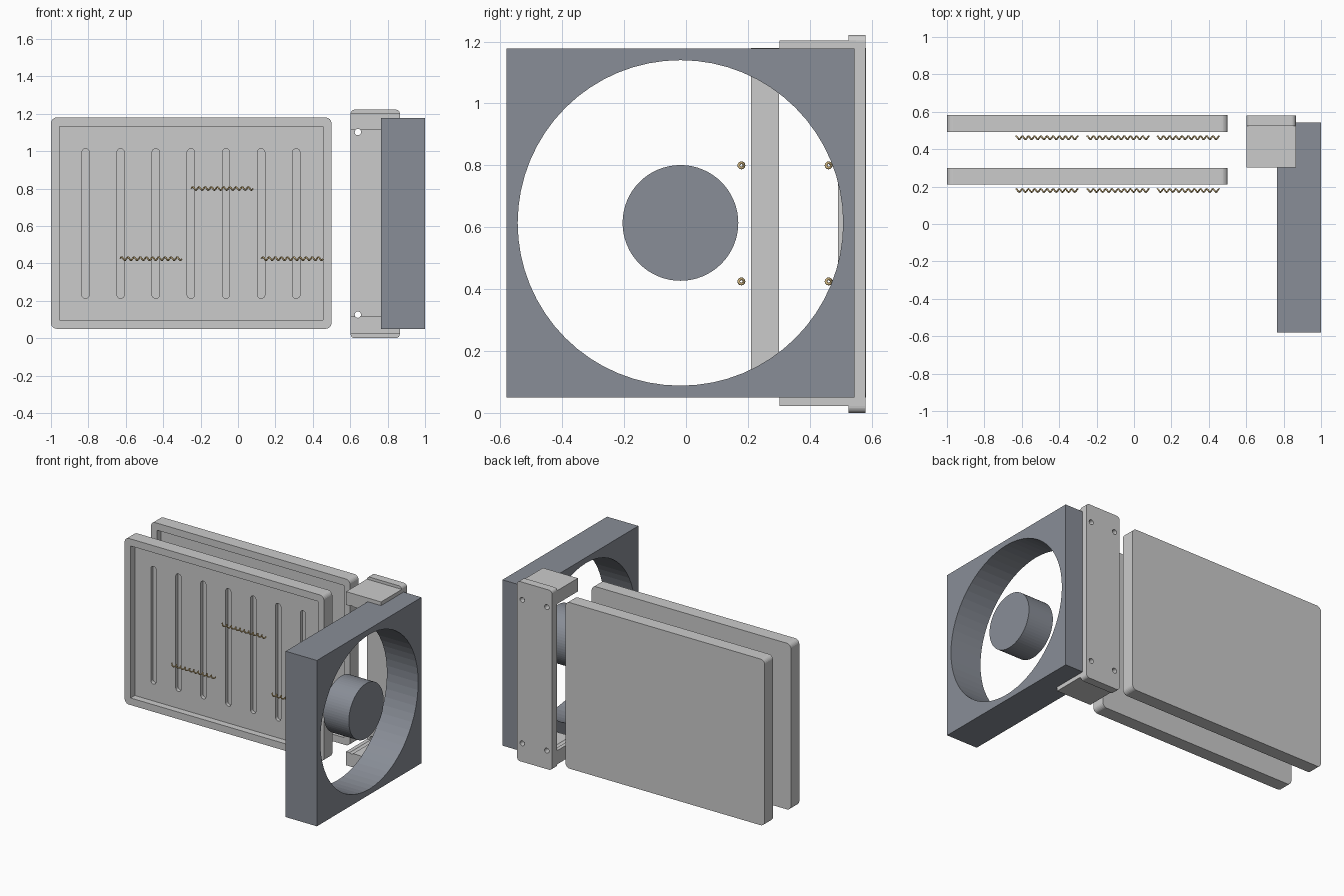
import bpy, bmesh
from math import pi, sin, cos
from mathutils import Matrix, Vector

if "Cube" in bpy.data.objects:
    bpy.data.objects.remove(bpy.data.objects["Cube"])


def material(name, color):
    m = bpy.data.materials.new(name)
    m.diffuse_color = color
    m.use_nodes = True
    m.node_tree.nodes["Principled BSDF"].inputs["Base Color"].default_value = m.diffuse_color
    return m


def add_object(name, bm, mat=None):
    bmesh.ops.recalc_face_normals(bm, faces=bm.faces[:])
    me = bpy.data.meshes.new(name)
    bm.to_mesh(me)
    bm.free()
    ob = bpy.data.objects.new(name, me)
    bpy.context.collection.objects.link(ob)
    if mat:
        me.materials.append(mat)
    return ob


def slab(name, x, y, z, r=0.0, n=6, mat=None):
    """Box given by (min, max) ranges, corners rounded in the xz plane."""
    pts = []
    if r:
        corners = [(x[1] - r, z[1] - r), (x[0] + r, z[1] - r),
                   (x[0] + r, z[0] + r), (x[1] - r, z[0] + r)]
        for i, (cx, cz) in enumerate(corners):
            for k in range(n + 1):
                a = (i + k / n) * pi / 2
                pts.append((cx + r * cos(a), cz + r * sin(a)))
    else:
        pts = [(x[1], z[1]), (x[0], z[1]), (x[0], z[0]), (x[1], z[0])]
    bm = bmesh.new()
    face = bm.faces.new([bm.verts.new((px, y[0], pz)) for px, pz in pts])
    ext = bmesh.ops.extrude_face_region(bm, geom=[face])["geom"]
    bmesh.ops.translate(bm, vec=(0, y[1] - y[0], 0),
                        verts=[v for v in ext if isinstance(v, bmesh.types.BMVert)])
    bmesh.ops.remove_doubles(bm, verts=bm.verts[:], dist=1e-6)
    return add_object(name, bm, mat)


def cylinder(name, center, r, length, axis, n=64, mat=None):
    bm = bmesh.new()
    rot = Matrix.Rotation(pi / 2, 4, "Y" if axis == "x" else "X")
    bmesh.ops.create_cone(bm, cap_ends=True, segments=n, radius1=r, radius2=r,
                          depth=length, matrix=Matrix.Translation(center) @ rot)
    return add_object(name, bm, mat)


def boolean(ob, tools, op="DIFFERENCE"):
    for t in tools:
        mod = ob.modifiers.new("bool", "BOOLEAN")
        mod.operation, mod.object, mod.solver = op, t, "EXACT"
    bpy.context.view_layer.update()
    deps = bpy.context.evaluated_depsgraph_get()
    me = bpy.data.meshes.new_from_object(ob.evaluated_get(deps))
    ob.modifiers.clear()
    ob.data = me
    for t in tools:
        bpy.data.objects.remove(t)


fan_mat = material("fan_grey", (0.25, 0.27, 0.31, 1))
wire_mat = material("heating_wire", (0.65, 0.48, 0.22, 1))


def coil(name, x0, x1, y, z, turns=10, R=0.0085, r=0.0045):
    """Coiled wire running along x."""
    steps, sides = turns * 12, 8
    slope = (x1 - x0) / (turns * 2 * pi)
    bm = bmesh.new()
    rings = []
    for i in range(steps + 1):
        t = i / steps
        a = t * turns * 2 * pi
        out = Vector((0, cos(a), sin(a)))
        tan = Vector((slope, -R * sin(a), R * cos(a))).normalized()
        side = tan.cross(out)
        c = Vector((x0 + (x1 - x0) * t, y, z)) + out * R
        rings.append([bm.verts.new(c + out * r * cos(k * 2 * pi / sides)
                                   + side * r * sin(k * 2 * pi / sides))
                      for k in range(sides)])
    for p, q in zip(rings, rings[1:]):
        for k in range(sides):
            j = (k + 1) % sides
            f = bm.faces.new((p[k], p[j], q[j], q[k]))
            f.smooth = True
    bm.faces.new(rings[0])
    bm.faces.new(rings[-1])
    return add_object(name, bm, wire_mat)


# Two trays with a recessed, grooved front and three coils each
for label, y in (("front", 0.21), ("back", 0.492)):
    tray = slab(label + "_tray", (-1, 0.5), (y, y + 0.09), (0.05, 1.18), 0.032)
    floor = y + 0.045
    boolean(tray, [slab("recess", (-0.955, 0.455), (y - 0.05, floor), (0.098, 1.132))])
    grooves = []
    for i in range(7):
        cx = -0.815 + i * 0.1877
        grooves.append(slab("groove", (cx - 0.02, cx + 0.02), (floor - 0.02, floor + 0.025),
                            (0.213, 1.013), 0.0199))
    boolean(tray, grooves)
    for i, (x0, z) in enumerate(((-0.63, 0.425), (-0.25, 0.80), (0.125, 0.425))):
        coil(f"{label}_coil_{i + 1}", x0, x0 + 0.33, y - 0.031, z)

# Bracket: back plate, two flanges, four screw holes
bracket = slab("bracket", (0.602, 0.865), (0.525, 0.58), (0, 1.222), 0.022)
boolean(bracket, [slab("flange", (0.602, 0.865), (0.302, 0.55), zr)
                  for zr in ((0.022, 0.115), (1.113, 1.203))], "UNION")
boolean(bracket, [cylinder("screw_hole", (x, 0.45, z), 0.017, 0.5, "y", 24)
                  for x in (0.641, 0.826) for z in (0.126, 1.102)])

# Fan: square frame with a round opening, and a hub
fan_center = (0.8825, -0.018, 0.614)
frame = slab("fan_frame", (0.765, 1.0), (-0.58, 0.544), (0.05, 1.178), mat=fan_mat)
boolean(frame, [cylinder("opening", fan_center, 0.526, 0.6, "x", mat=fan_mat)])
cylinder("fan_hub", fan_center, 0.187, 0.19, "x", mat=fan_mat)
